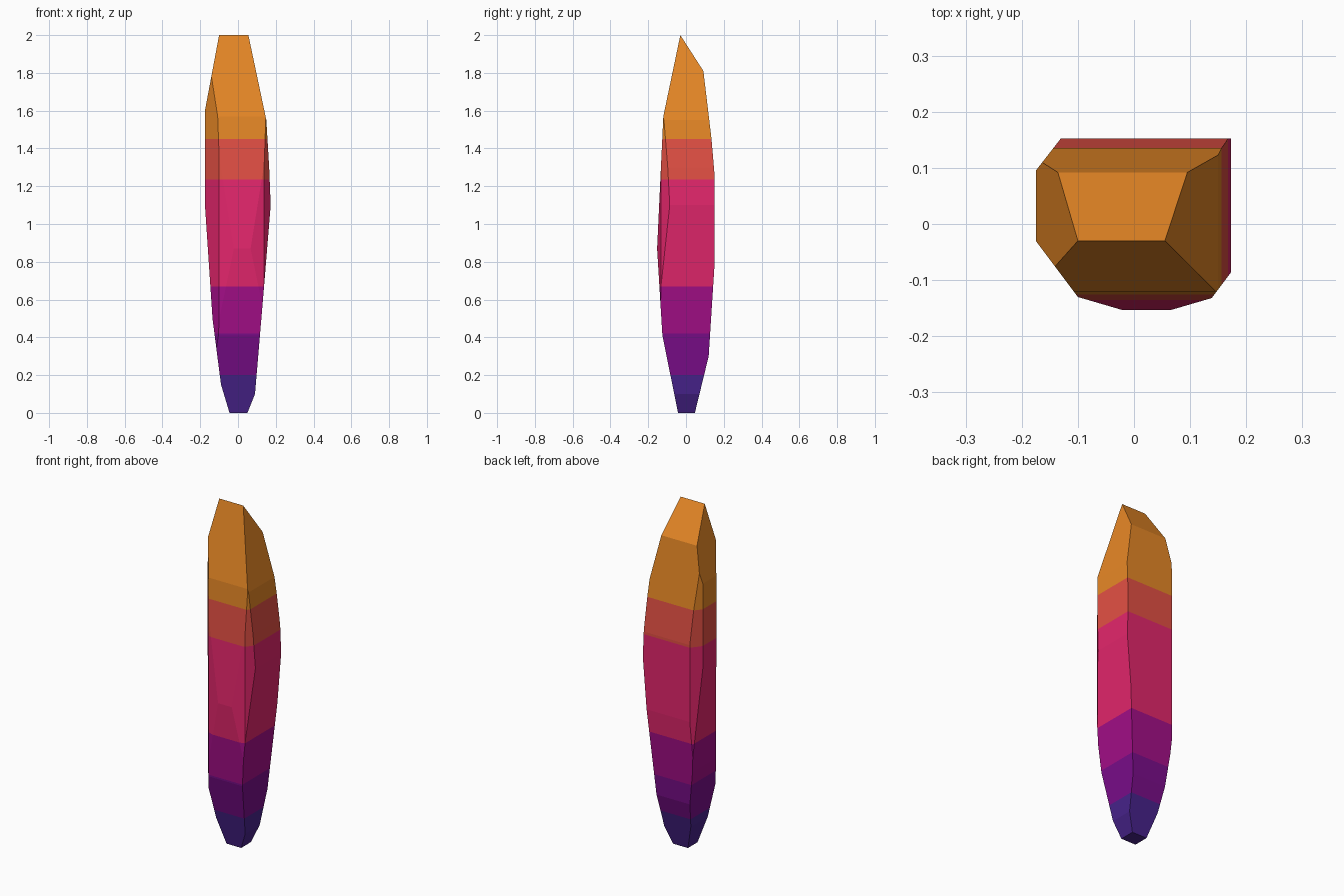
import bpy, bmesh
from mathutils import Vector

if "Cube" in bpy.data.objects:
    bpy.data.objects.remove(bpy.data.objects["Cube"])

# silhouettes as (offset, height), listed bottom to top
LEFT = [(-.045, 0), (-.09, .15), (-.135, .5), (-.175, 1.1), (-.175, 1.6), (-.1, 2)]
RIGHT = [(.05, 0), (.09, .1), (.138, .67), (.173, 1.1), (.165, 1.3), (.15, 1.55), (.055, 2)]
FRONT = [(-.042, 0), (-.125, .41), (-.153, .87), (-.12, 1.57), (-.03, 2)]
BACK = [(.047, 0), (.12, .3), (.152, .8), (.152, 1.25), (.135, 1.45), (.092, 1.81), (-.03, 2)]
# upright corner bevels: normal x, normal y, distance from the axis
BEVELS = [(-.8, -.6, .158), (.8, -.6, .19), (-.79, .613, .1965),
          (-.281, -.96, .153), (.281, -.96, .1656)]
# colour bands: name, sRGB colour, top height
BANDS = [("indigo", (72, 35, 140), .2), ("violet", (122, 13, 138), .42),
         ("purple", (163, 14, 135), .67), ("crimson pink", (227, 38, 108), 1.235),
         ("coral red", (227, 80, 68), 1.45), ("amber orange", (236, 139, 39), 9)]


def linear(c):
    c /= 255
    return c / 12.92 if c < .04045 else ((c + .055) / 1.055) ** 2.4


def hull_of(points):
    bm = bmesh.new()
    for p in points:
        bm.verts.new(p)
    bmesh.ops.remove_doubles(bm, verts=bm.verts[:], dist=1e-4)
    res = bmesh.ops.convex_hull(bm, input=bm.verts[:])
    junk = {g for g in res["geom_interior"] + res["geom_unused"]
            if isinstance(g, bmesh.types.BMVert)}
    bmesh.ops.delete(bm, geom=list(junk), context='VERTS')
    return bm


def chop(bm, co, no):
    """Slice away everything in front of a plane and close the cut."""
    bmesh.ops.bisect_plane(bm, geom=bm.verts[:] + bm.edges[:] + bm.faces[:], dist=1e-5,
                           plane_co=co, plane_no=no, clear_outer=True)
    points = [v.co.copy() for v in bm.verts]
    bm.free()
    return hull_of(points)


# rough block, then every facet is one straight cut
bm = hull_of([(x, y, z) for x in (-.3, .3) for y in (-.3, .3) for z in (0, 2.1)])
for profile, axis, side in ((LEFT, 0, -1), (RIGHT, 0, 1), (FRONT, 1, -1), (BACK, 1, 1)):
    for (a, za), (b, zb) in zip(profile, profile[1:]):
        co, no = Vector((0, 0, za)), Vector((0, 0, side * (a - b)))
        co[axis] = a
        no[axis] = side * (zb - za)
        no.z = -side * (b - a)
        bm = chop(bm, co, no.normalized())
for nx, ny, d in BEVELS:
    n = Vector((nx, ny, 0))
    bm = chop(bm, n * d / n.length_squared, n.normalized())
bmesh.ops.dissolve_limit(bm, angle_limit=.005, verts=bm.verts[:], edges=bm.edges[:])

# colour bands cut in by height
for _, _, top in BANDS[:-1]:
    bmesh.ops.bisect_plane(bm, geom=bm.verts[:] + bm.edges[:] + bm.faces[:], dist=1e-5,
                           plane_co=(0, 0, top), plane_no=(0, 0, 1))
for f in bm.faces:
    z = f.calc_center_median().z
    f.material_index = next(i for i, b in enumerate(BANDS) if z < b[2])
    f.smooth = False
bmesh.ops.recalc_face_normals(bm, faces=bm.faces[:])

mesh = bpy.data.meshes.new("crystal_shard")
bm.to_mesh(mesh)
bm.free()
for name, rgb, _ in BANDS:
    mat = bpy.data.materials.new(name)
    mat.diffuse_color = (*[linear(c) for c in rgb], 1)
    mat.use_nodes = True
    mat.node_tree.nodes["Principled BSDF"].inputs["Base Color"].default_value = mat.diffuse_color
    mesh.materials.append(mat)
bpy.context.collection.objects.link(bpy.data.objects.new("crystal_shard", mesh))
